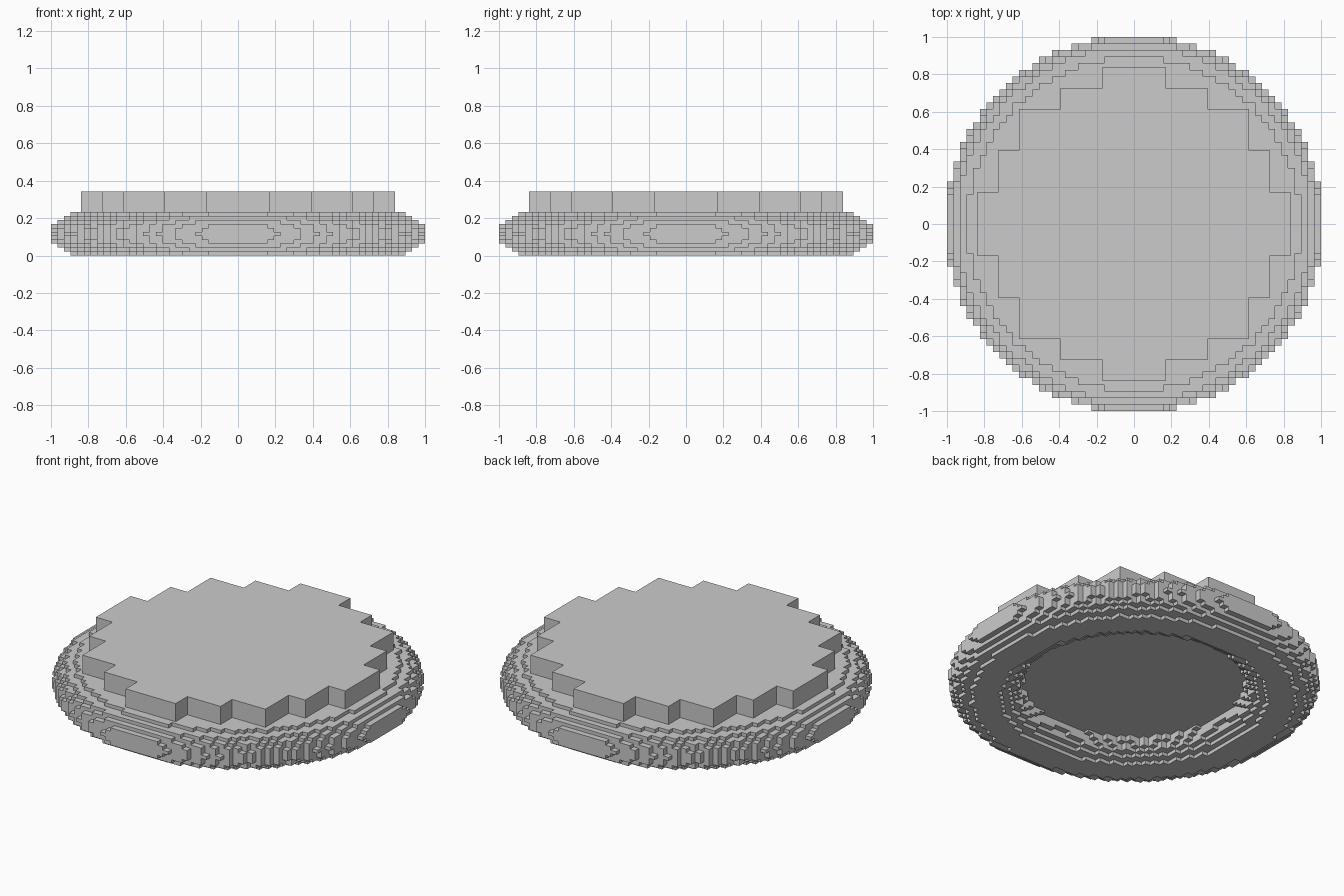
import bpy
from math import hypot

if "Cube" in bpy.data.objects:
    bpy.data.objects.remove(bpy.data.objects["Cube"])


def block_object(name, inside, n, levels, cell, height, z0):
    """Fill a grid of blocks where inside(i, j, k) holds and keep only the outer faces."""
    filled = {(i, j, k)
              for i in range(-n, n + 1)
              for j in range(-n, n + 1)
              for k in range(levels) if inside(i, j, k)}
    verts, faces, lookup = [], [], {}

    def vert(p):
        if p not in lookup:
            lookup[p] = len(verts)
            x, y, z = p
            verts.append(((x - 0.5) * cell, (y - 0.5) * cell, z0 + z * height))
        return lookup[p]

    for c in filled:
        for axis in range(3):
            u, v = (axis + 1) % 3, (axis + 2) % 3
            for side in (0, 1):
                neighbour = list(c)
                neighbour[axis] += 2 * side - 1
                if tuple(neighbour) in filled:
                    continue
                quad = []
                for du, dv in ((0, 0), (1, 0), (1, 1), (0, 1)):
                    p = list(c)
                    p[axis] += side
                    p[u] += du
                    p[v] += dv
                    quad.append(vert(tuple(p)))
                faces.append(quad if side else quad[::-1])

    mesh = bpy.data.meshes.new(name)
    mesh.from_pydata(verts, [], faces)
    mesh.update()
    obj = bpy.data.objects.new(name, mesh)
    bpy.context.collection.objects.link(obj)
    return obj


# Blocky ring: a slightly flattened torus, 57 blocks wide and 11 high
RING_R, TUBE_R = 23.2, 5.5
ring_cell = 2 / 57
block_object(
    "ring",
    lambda i, j, k: (hypot(i, j) - RING_R) ** 2 + (k - 5) ** 2 <= TUBE_R ** 2 + 0.001,
    28, 11, ring_cell, ring_cell * 0.6, 0)

# Coarse blocky disc: 15 blocks wide, sunk into the ring
disc_cell = 0.112
block_object(
    "top_disc",
    lambda i, j, k: hypot(i, j) < 7.15,
    7, 2, disc_cell, disc_cell, 0.118)
